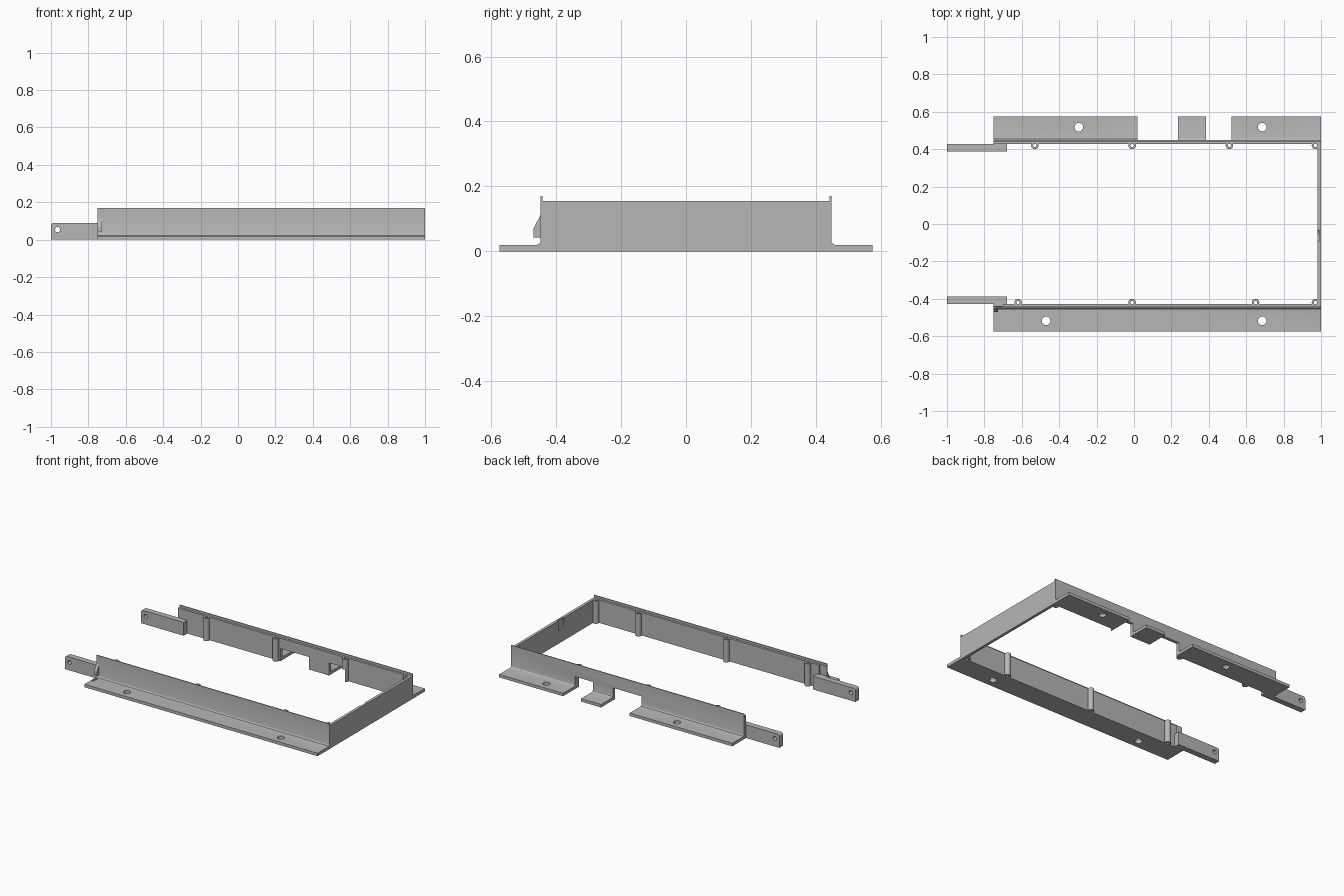
import bpy, bmesh, math
from mathutils import Matrix, Vector

default = bpy.data.objects.get("Cube")
if default:
    bpy.data.objects.remove(default, do_unlink=True)

grey = bpy.data.materials.new("plain grey")
grey.use_nodes = True
colour = (0.47, 0.47, 0.47, 1)
grey.diffuse_color = colour
grey.node_tree.nodes["Principled BSDF"].inputs["Base Color"].default_value = colour


def make(name, bm):
    bmesh.ops.recalc_face_normals(bm, faces=bm.faces)
    mesh = bpy.data.meshes.new(name)
    bm.to_mesh(mesh)
    bm.free()
    mesh.materials.append(grey)
    obj = bpy.data.objects.new(name, mesh)
    bpy.context.collection.objects.link(obj)
    return obj


def box(name, x0, x1, y0, y1, z0, z1):
    bm = bmesh.new()
    bmesh.ops.create_cube(bm, size=1)
    for v in bm.verts:
        v.co = Vector(((x0, x1)[v.co.x > 0], (y0, y1)[v.co.y > 0], (z0, z1)[v.co.z > 0]))
    return make(name, bm)


def rod(name, centre, radius, length, axis="Z", sides=24):
    turn = {"X": Matrix.Rotation(math.pi / 2, 4, "Y"),
            "Y": Matrix.Rotation(math.pi / 2, 4, "X"), "Z": Matrix()}[axis]
    bm = bmesh.new()
    bmesh.ops.create_cone(bm, cap_ends=True, segments=sides, radius1=radius, radius2=radius,
                          depth=length, matrix=Matrix.Translation(centre) @ turn)
    return make(name, bm)


def extrude(name, outline, direction):
    bm = bmesh.new()
    face = bm.faces.new([bm.verts.new(p) for p in outline])
    new = bmesh.ops.extrude_face_region(bm, geom=[face])["geom"]
    bmesh.ops.translate(bm, vec=direction, verts=[g for g in new if isinstance(g, bmesh.types.BMVert)])
    return make(name, bm)


def combine(target, tools, operation):
    for tool in tools:
        tool.hide_render = True
        mod = target.modifiers.new("combine", "BOOLEAN")
        mod.operation, mod.object, mod.solver = operation, tool, "EXACT"
        bpy.context.view_layer.objects.active = target
        bpy.ops.object.modifier_apply(modifier=mod.name)
        bpy.data.objects.remove(tool, do_unlink=True)


def smooth(obj):
    bpy.ops.object.select_all(action="DESELECT")
    obj.select_set(True)
    bpy.context.view_layer.objects.active = obj
    bpy.ops.object.shade_smooth_by_angle(angle=math.radians(30))


START, END, TOP, LIP = -0.75, 1.0, 0.155, 0.17
INNER, OUTER, EDGE, FLANGE = 0.427, 0.448, 0.575, 0.02

# Wall and flange in one section, with a lip on top and a fillet at the foot
fillet = [(OUTER + 0.012 * (1 - math.cos(a)), FLANGE + 0.012 * (1 - math.sin(a)))
          for a in (0, math.pi / 6, math.pi / 3, math.pi / 2)]
section = [(INNER, 0), (EDGE, 0), (EDGE, FLANGE)] + fillet[::-1] + [
    (OUTER, LIP), (OUTER - 0.006, LIP), (OUTER - 0.006, TOP), (INNER, TOP)]


def rail(name, side, boss_xs, hole_xs):
    obj = extrude(name, [(START, side * y, z) for y, z in section], (END - START, 0, 0))
    bosses = [rod("boss", (x, side * 0.42, 0.077), 0.02, 0.154) for x in boss_xs]
    combine(obj, bosses, "UNION")
    holes = [rod("boss_hole", (x, side * 0.42, 0.1), 0.009, 0.4, sides=16) for x in boss_xs]
    holes += [rod("flange_hole", (x, side * 0.518, 0), 0.023, 0.1) for x in hole_xs]
    combine(obj, holes, "DIFFERENCE")
    return obj


front_rail = rail("front_rail", -1, (-0.62, -0.01, 0.65, 0.97), (-0.47, 0.685))
back_rail = rail("back_rail", 1, (-0.53, -0.01, 0.51, 0.97), (-0.295, 0.685))

# Two openings through the back flange and lower wall
combine(back_rail, [box("opening", a, b, 0.35, 0.7, -0.1, 0.085)
                    for a, b in ((0.02, 0.235), (0.385, 0.52))], "DIFFERENCE")

# Stepped wall end and shallow recess at the front rail's open end
combine(front_rail, [box("end_step", -0.8, -0.7, -0.438, -0.35, 0.09, 0.3),
                     box("recess", -0.745, -0.728, -0.505, -0.462, 0.012, 0.1)], "DIFFERENCE")

# Small wedge catch on the outside of the front wall
catch = [(START, -0.447, 0.115), (START, -0.47, 0.07), (START, -0.47, 0.043), (START, -0.447, 0.043)]
extrude("wedge_catch", catch, (0.022, 0, 0))

# End wall with a shallow finger groove
end_wall = box("end_wall", 0.981, END, -0.445, 0.445, 0, TOP)
groove_outline = [(0.97, -0.063 - 0.03 * math.cos(a), 0.11 - 0.03 * math.sin(a))
                  for a in [math.pi * i / 12 for i in range(13)]]
groove_outline += [(0.97, -0.033, 0.2), (0.97, -0.093, 0.2)]
combine(end_wall, [extrude("groove", groove_outline, (0.018, 0, 0))], "DIFFERENCE")

# Pivot arms with rounded upper tip and cross hole
for name, side in (("front_arm", -1), ("back_arm", 1)):
    tip = [(-0.985 - 0.015 * math.sin(a), 0.075 + 0.015 * math.cos(a))
           for a in [math.pi / 2 * i / 5 for i in range(6)]]
    outline = [(-0.68, 0), (-0.68, 0.09)] + tip + [(-1, 0)]
    arm = extrude(name, [(x, side * 0.388, z) for x, z in outline], (0, side * 0.0395, 0))
    combine(arm, [rod("pivot_hole", (-0.965, side * 0.41, 0.054), 0.014, 0.2, "Y")], "DIFFERENCE")
    smooth(arm)

for part in (front_rail, back_rail, end_wall):
    smooth(part)
